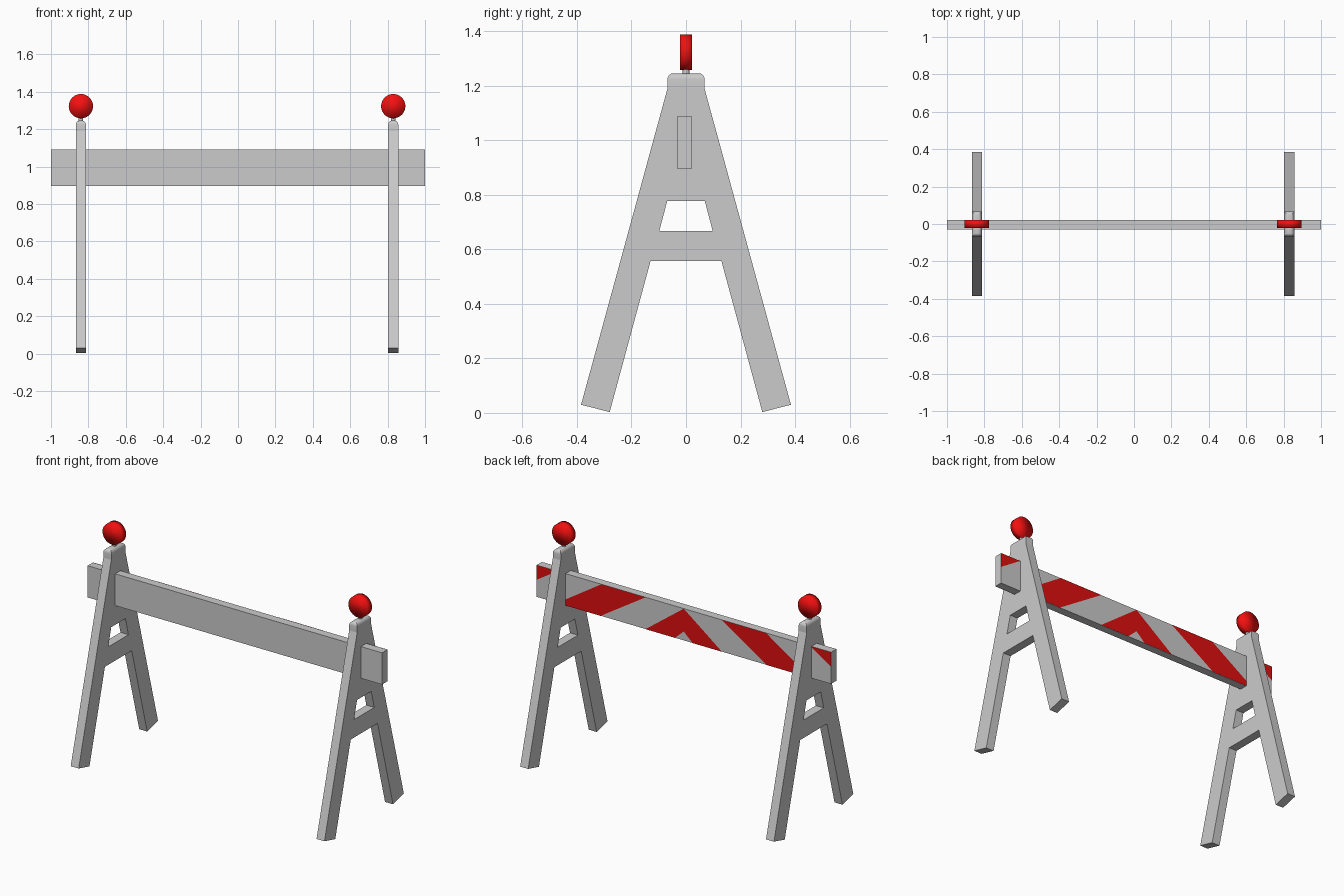
import bpy, bmesh, math
from mathutils import Matrix

if "Cube" in bpy.data.objects:
    bpy.data.objects.remove(bpy.data.objects["Cube"])

red = bpy.data.materials.new("red")
red.diffuse_color = (0.75, 0.005, 0.005, 1)
red.use_nodes = True
red.node_tree.nodes["Principled BSDF"].inputs["Base Color"].default_value = red.diffuse_color
lamp_red = bpy.data.materials.new("lamp_red")
lamp_red.diffuse_color = (0.9, 0.005, 0.005, 1)
lamp_red.use_nodes = True
lamp_red.node_tree.nodes["Principled BSDF"].inputs["Base Color"].default_value = lamp_red.diffuse_color


def finish(bm, name, loc=(0, 0, 0), mat=None, smooth=False):
    bmesh.ops.recalc_face_normals(bm, faces=bm.faces)
    me = bpy.data.meshes.new(name)
    bm.to_mesh(me)
    bm.free()
    if smooth:
        me.shade_smooth()
    if mat:
        me.materials.append(mat)
    ob = bpy.data.objects.new(name, me)
    ob.location = loc
    bpy.context.collection.objects.link(ob)
    return ob


def box(size):
    bm = bmesh.new()
    bmesh.ops.create_cube(bm, size=1, matrix=Matrix.Diagonal((*size, 1)))
    return bm


def cylinder(r, depth, sides, axis_y=False):
    bm = bmesh.new()
    rot = Matrix.Rotation(math.pi / 2, 4, 'X') if axis_y else Matrix()
    bmesh.ops.create_cone(bm, cap_ends=True, segments=sides, radius1=r,
                          radius2=r, depth=depth, matrix=rot)
    return bm


# Half outline (y, z) of an A-frame, mirrored across y = 0
HALF_A = [(0, 1.19), (0.068, 1.19), (0.385, 0.03), (0.28, 0.003), (0.13, 0.557),
          (0, 0.557), (0, 0.667), (0.098, 0.667), (0.069, 0.777), (0, 0.777)]
THICK = 0.054


def a_frame(name, x):
    bm = bmesh.new()
    face = bm.faces.new([bm.verts.new((-THICK / 2, y, z)) for y, z in HALF_A])
    ext = bmesh.ops.extrude_face_region(bm, geom=[face], use_keep_orig=True)
    for v in ext["geom"]:
        if isinstance(v, bmesh.types.BMVert):
            v.co.x += THICK
    bmesh.ops.recalc_face_normals(bm, faces=bm.faces)
    seam = [f for f in bm.faces if all(abs(v.co.y) < 1e-6 for v in f.verts)]
    bmesh.ops.delete(bm, geom=seam, context='FACES_ONLY')
    ob = finish(bm, name, (x, 0, 0))
    mod = ob.modifiers.new("mirror", 'MIRROR')
    mod.use_axis = (False, True, False)


def cap(name, x):
    bm = box((THICK, 0.136, 0.056))
    top = [e for e in bm.edges if all(v.co.z > 0 for v in e.verts)]
    bmesh.ops.bevel(bm, geom=top, offset=0.022, segments=5, profile=0.5, affect='EDGES')
    ob = finish(bm, name, (x, 0, 1.218))
    bpy.context.view_layer.objects.active = ob
    ob.select_set(True)
    bpy.ops.object.shade_smooth_by_angle(angle=math.radians(35))
    ob.select_set(False)


# Trestles with cap, stem and warning lamp
for side, x in (("left", -0.84), ("right", 0.83)):
    a_frame(side + "_a_frame", x)
    cap(side + "_cap", x)
    finish(cylinder(0.012, 0.03, 16), side + "_lamp_stem", (x, 0, 1.253), smooth=False)
    finish(cylinder(0.065, 0.044, 32, True), side + "_lamp", (x, 0, 1.323),
           lamp_red, smooth=True)

# Barrier board
Z0, Z1 = 0.895, 1.09
finish(box((2, 0.051, Z1 - Z0)), "board", (0, -0.005, (Z0 + Z1) / 2))

# Red stripes on the back of the board, mirrored about the centre
STRIPES = {
    "chevron": [(0, Z1), (0.26, Z0), (0.06, Z0), (0, Z0 + 0.055)],
    "stripe": [(0.26, Z1), (0.56, Z1), (0.86, Z0), (0.565, Z0)],
    "end_stripe": [(0.86, Z1), (1, Z1), (1, Z1 - 0.09)],
}
for name, pts in STRIPES.items():
    bm = bmesh.new()
    for s in (1, -1):
        f = bm.faces.new([bm.verts.new((s * x, 0.022, z)) for x, z in pts])
        f.normal_update()
        if f.normal.y < 0:
            f.normal_flip()
    me = bpy.data.meshes.new(name)
    bm.to_mesh(me)
    bm.free()
    me.materials.append(red)
    bpy.context.collection.objects.link(bpy.data.objects.new(name, me))
